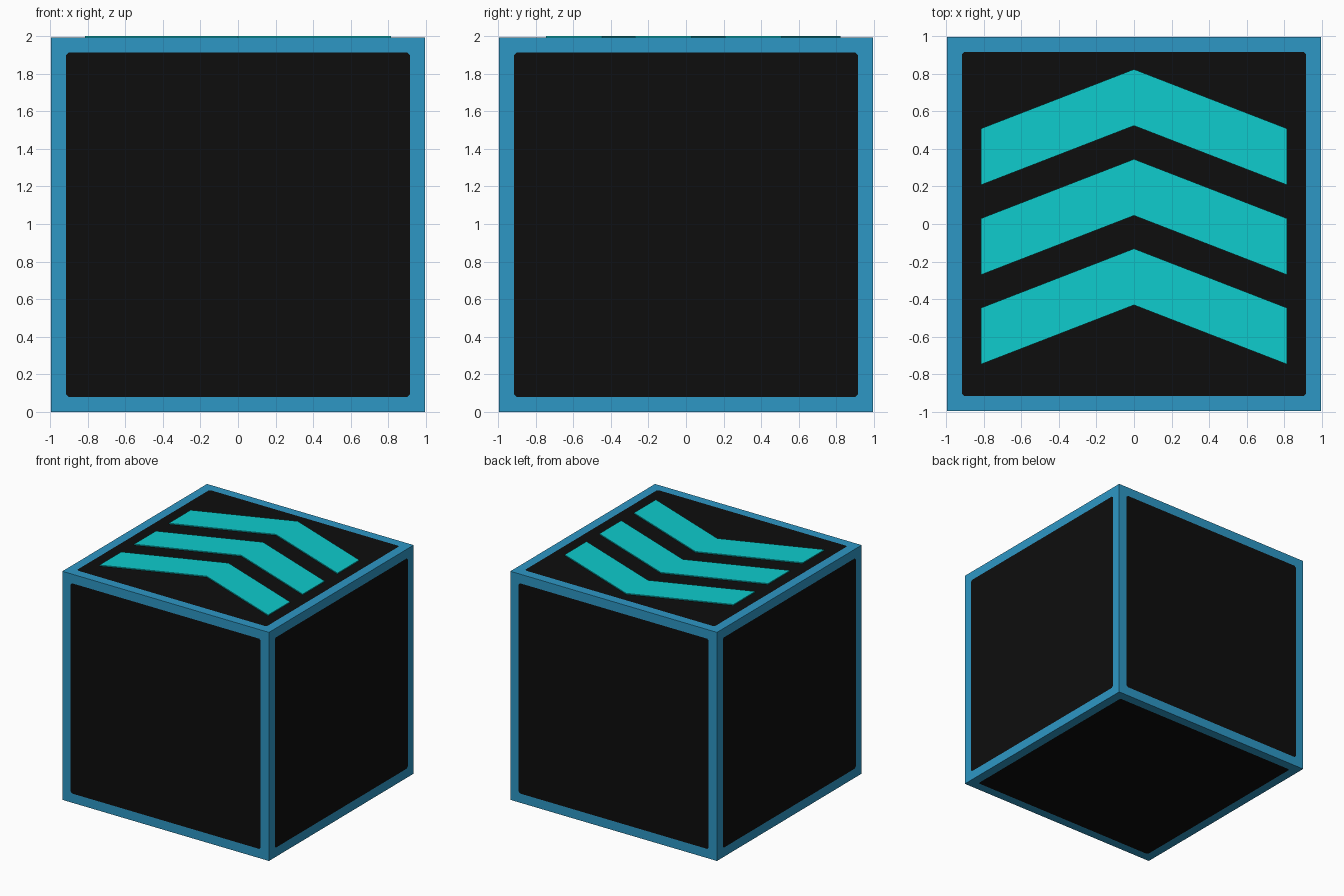
import bpy, bmesh, math
from mathutils import Matrix, Vector

if "Cube" in bpy.data.objects:
    bpy.data.objects.remove(bpy.data.objects["Cube"])

HALF = 0.996      # half size of the cube
PANEL = 0.916     # half size of the dark panel on each side
CUT = 0.014       # tiny corner cut of each panel
TOP = 2 * HALF    # height of the cube


def material(name, rgb):
    m = bpy.data.materials.new(name)
    m.diffuse_color = (*rgb, 1)
    m.use_nodes = True
    m.node_tree.nodes["Principled BSDF"].inputs["Base Color"].default_value = m.diffuse_color
    return m


def make_object(name, bm, mats):
    mesh = bpy.data.meshes.new(name)
    bm.to_mesh(mesh)
    bm.free()
    for m in mats:
        mesh.materials.append(m)
    ob = bpy.data.objects.new(name, mesh)
    bpy.context.collection.objects.link(ob)
    return ob


blue = material("blue frame", (0.027, 0.31, 0.56))
black = material("black panel", (0.004, 0.004, 0.004))
cyan = material("cyan chevron", (0.0044, 0.605, 0.61))

# Cube: every side is a blue frame around a flush dark panel
bm = bmesh.new()
turns = [Matrix.Rotation(math.radians(a), 4, 'X') for a in (0, 90, 180, 270)]
turns += [Matrix.Rotation(math.radians(a), 4, 'Y') for a in (90, -90)]
for turn in turns:
    def vert(x, y):
        return bm.verts.new(turn @ Vector((x, y, HALF)) + Vector((0, 0, HALF)))

    outer, inner = [], []
    for sx, sy in ((1, 1), (-1, 1), (-1, -1), (1, -1)):
        outer.append(vert(sx * HALF, sy * HALF))
        pair = [vert(sx * PANEL, sy * (PANEL - CUT)),
                vert(sx * (PANEL - CUT), sy * PANEL)]
        inner += pair if sx * sy > 0 else pair[::-1]
    bm.faces.new(inner).material_index = 1
    for i in range(4):
        a, b, c = inner[2 * i], inner[2 * i + 1], inner[(2 * i + 2) % 8]
        bm.faces.new((outer[i], b, a))
        bm.faces.new((outer[i], outer[(i + 1) % 4], c, b))
bmesh.ops.remove_doubles(bm, verts=bm.verts, dist=1e-4)
bmesh.ops.recalc_face_normals(bm, faces=bm.faces)
make_object("cube_body", bm, [blue, black])

# Chevrons: three thin arrow plates on the top, pointing to the back
for n, apex in enumerate((0.823, 0.345, -0.131)):
    bm = bmesh.new()
    outline = [(0, 0), (-0.813, -0.315), (-0.813, -0.615),
               (0, -0.30), (0.813, -0.615), (0.813, -0.315)]
    face = bm.faces.new([bm.verts.new((x, apex + y, TOP)) for x, y in outline])
    ext = bmesh.ops.extrude_face_region(bm, geom=[face])
    for v in ext["geom"]:
        if isinstance(v, bmesh.types.BMVert):
            v.co.z = 2.0
    bmesh.ops.recalc_face_normals(bm, faces=bm.faces)
    make_object(f"chevron_{n + 1}", bm, [cyan])
